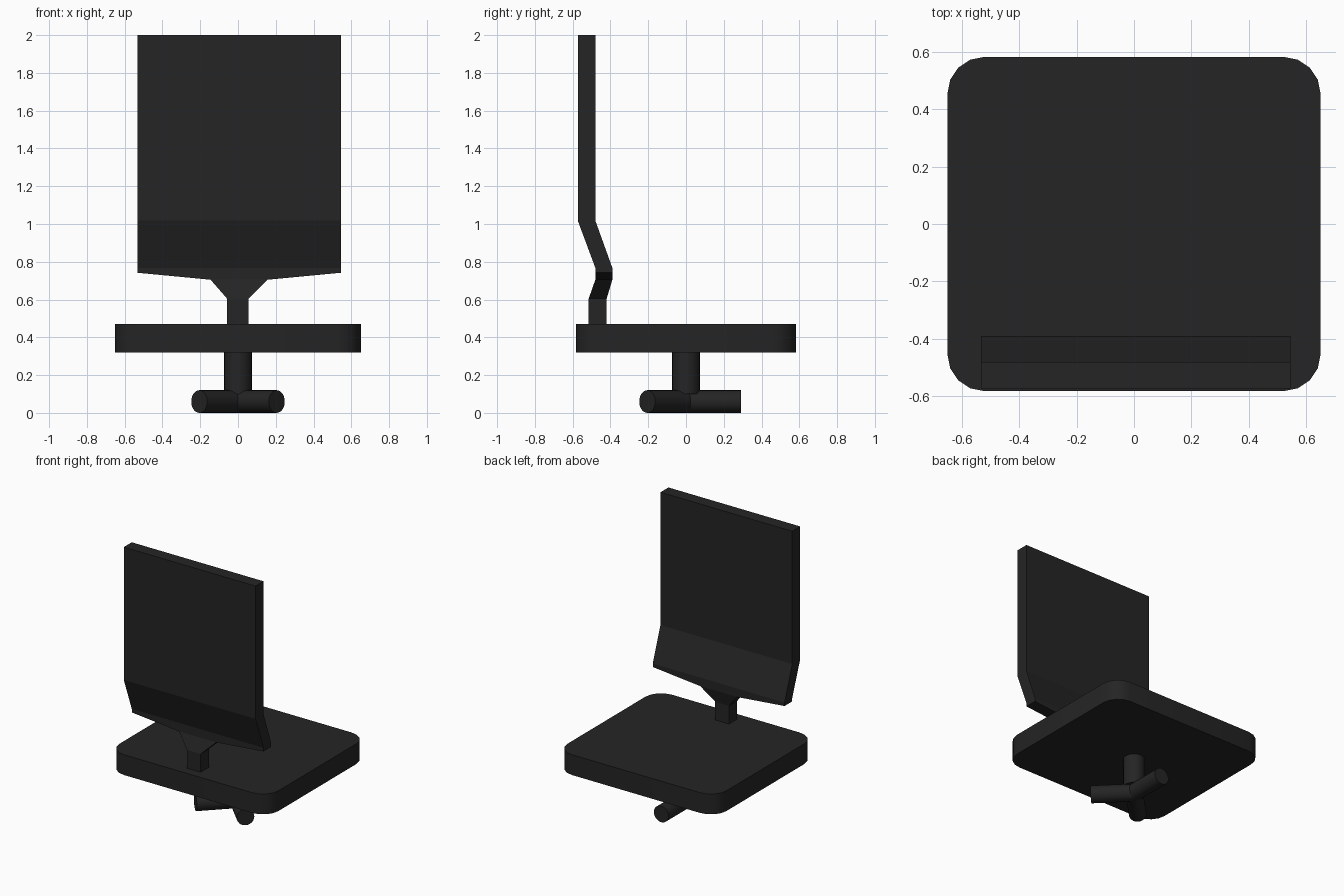
import bpy, bmesh, math
from mathutils import Vector

if "Cube" in bpy.data.objects:
    bpy.data.objects.remove(bpy.data.objects["Cube"])

black = bpy.data.materials.new("black")
black.diffuse_color = (0.018, 0.018, 0.018, 1)
black.use_nodes = True
black.node_tree.nodes["Principled BSDF"].inputs["Base Color"].default_value = black.diffuse_color


def finish(obj, name, smooth=False):
    obj.name = name
    obj.data.materials.append(black)
    if smooth:
        bpy.ops.object.select_all(action='DESELECT')
        obj.select_set(True)
        bpy.context.view_layer.objects.active = obj
        bpy.ops.object.shade_smooth_by_angle(angle=math.radians(40))


def mesh_object(bm, name, smooth=False):
    bmesh.ops.recalc_face_normals(bm, faces=bm.faces)
    mesh = bpy.data.meshes.new(name)
    bm.to_mesh(mesh)
    bm.free()
    obj = bpy.data.objects.new(name, mesh)
    bpy.context.collection.objects.link(obj)
    finish(obj, name, smooth)


def rod(name, start, end, radius):
    start, end = Vector(start), Vector(end)
    axis = end - start
    bpy.ops.mesh.primitive_cylinder_add(
        vertices=24, radius=radius, depth=axis.length, location=(start + end) / 2,
        rotation=axis.to_track_quat('Z', 'Y').to_euler())
    finish(bpy.context.object, name, True)


# Seat: slab with rounded vertical corners
bm = bmesh.new()
bmesh.ops.create_cube(bm, size=1)
bmesh.ops.scale(bm, vec=(1.30, 1.164, 0.15), verts=bm.verts)
bmesh.ops.translate(bm, vec=(0, 0, 0.395), verts=bm.verts)
upright = [e for e in bm.edges if abs(e.verts[0].co.z - e.verts[1].co.z) > 0.1]
bmesh.ops.bevel(bm, geom=upright, offset=0.128, segments=4, profile=0.5, affect='EDGES')
mesh_object(bm, "seat", True)

# Backrest: one loft from the stem up; z, left x, right x, front y, rear y
levels = [
    (0.465, -0.058, 0.055, -0.515, -0.42),
    (0.605, -0.058, 0.055, -0.515, -0.42),
    (0.705, -0.145, 0.157, -0.48, -0.39),
    (0.742, -0.533, 0.545, -0.48, -0.39),
    (0.768, -0.533, 0.545, -0.48, -0.39),
    (1.018, -0.533, 0.545, -0.573, -0.48),
    (2.0, -0.533, 0.545, -0.573, -0.48),
]
bm = bmesh.new()
rings = [[bm.verts.new(p) for p in ((l, f, z), (r, f, z), (r, b, z), (l, b, z))]
         for z, l, r, f, b in levels]
for low, high in zip(rings, rings[1:]):
    for i in range(4):
        j = (i + 1) % 4
        bm.faces.new((low[i], low[j], high[j], high[i]))
bm.faces.new(rings[0])
bm.faces.new(rings[-1])
mesh_object(bm, "backrest")

# Pedestal and three feet
rod("pedestal", (0, 0, 0.1), (0, 0, 0.325), 0.073)
for i, angle in enumerate((90, 225, 315)):
    a = math.radians(angle)
    rod(f"foot_{i + 1}", (0, 0, 0.06),
        (0.29 * math.cos(a), 0.29 * math.sin(a), 0.06), 0.06)
